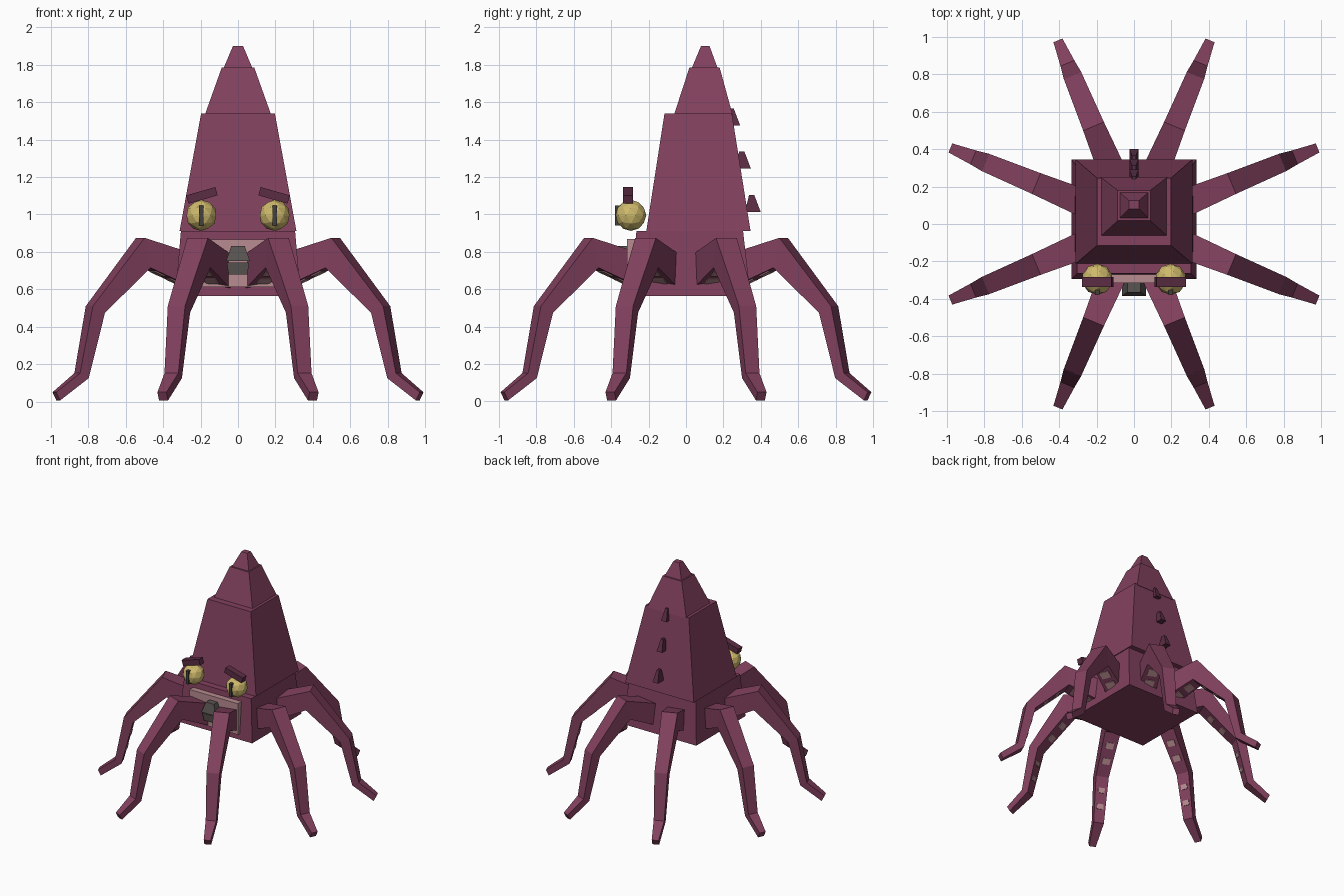
import bpy, bmesh, math
from mathutils import Matrix, Vector

if "Cube" in bpy.data.objects:
    bpy.data.objects.remove(bpy.data.objects["Cube"])


def mat(name, rgb):
    m = bpy.data.materials.new(name)
    m.diffuse_color = (*rgb, 1)
    m.use_nodes = True
    m.node_tree.nodes["Principled BSDF"].inputs["Base Color"].default_value = m.diffuse_color
    return m


PLUM = mat("plum skin", (0.223, 0.052, 0.112))
DARK = mat("dark plum", (0.105, 0.026, 0.056))
YELLOW = mat("eye yellow", (0.62, 0.49, 0.15))
PINK = mat("pale pink", (0.48, 0.26, 0.28))
GREY = mat("beak grey", (0.10, 0.09, 0.085))
BLACK = mat("pupil grey", (0.06, 0.055, 0.05))


def finish(name, bm, *mats):
    bmesh.ops.recalc_face_normals(bm, faces=bm.faces)
    me = bpy.data.meshes.new(name)
    bm.to_mesh(me)
    bm.free()
    for m in mats:
        me.materials.append(m)
    ob = bpy.data.objects.new(name, me)
    bpy.context.collection.objects.link(ob)
    return ob


def loft(bm, rings, index=0):
    """Skin a chain of four-point rings and cap both ends."""
    rings = [[bm.verts.new(p) for p in r] for r in rings]
    faces = [bm.faces.new(rings[0]), bm.faces.new(rings[-1])]
    for a, b in zip(rings, rings[1:]):
        for i in range(4):
            j = (i + 1) % 4
            faces.append(bm.faces.new((a[i], a[j], b[j], b[i])))
    for f in faces:
        f.material_index = index


def rect(x0, x1, y0, y1, z):
    return [(x0, y0, z), (x1, y0, z), (x1, y1, z), (x0, y1, z)]


def frustum(name, material, *levels):
    """Levels are (half width, y front, y back, z)."""
    bm = bmesh.new()
    loft(bm, [rect(-w, w, y0, y1, z) for w, y0, y1, z in levels])
    return finish(name, bm, material)


def box(name, material, centre, size, tilt=0):
    bm = bmesh.new()
    bmesh.ops.create_cube(bm, size=1, matrix=Matrix.Translation(centre)
                          @ Matrix.Rotation(tilt, 4, 'Y')
                          @ Matrix.Diagonal((*size, 1)))
    return finish(name, bm, material)


# Stacked head: flared base, tall mantle, cap and tip
frustum("base", PLUM, (0.335, -0.295, 0.345, 0.565), (0.305, -0.265, 0.305, 0.912))
frustum("mantle", PLUM, (0.312, -0.212, 0.345, 0.912), (0.197, -0.115, 0.245, 1.54))
frustum("cap", PLUM, (0.178, -0.065, 0.25, 1.53), (0.087, 0.018, 0.18, 1.785))
frustum("tip", PLUM, (0.078, 0.03, 0.17, 1.78), (0.027, 0.08, 0.126, 1.9))

# Mouth panel and two-part beak
box("mouth_panel", PINK, (0, -0.285, 0.74), (0.44, 0.06, 0.255))
frustum("upper_beak", GREY, (0.064, -0.385, -0.29, 0.75), (0.036, -0.365, -0.29, 0.832))
frustum("lower_beak", GREY, (0.05, -0.37, -0.29, 0.68), (0.06, -0.378, -0.29, 0.742))

# Eyes, slit pupils and slanted brows
for side, s in (("left", -1), ("right", 1)):
    bm = bmesh.new()
    bmesh.ops.create_icosphere(bm, subdivisions=2, radius=0.083,
                               matrix=Matrix.Translation((s * 0.196, -0.295, 0.995)))
    finish(side + "_eye", bm, YELLOW)
    box(side + "_pupil", BLACK, (s * 0.196, -0.365, 0.995), (0.024, 0.03, 0.108))
    box(side + "_brow", DARK, (s * 0.193, -0.31, 1.102), (0.162, 0.052, 0.046),
        s * math.radians(16))

# Spikes down the back
for i, (y, z) in enumerate(((0.315, 1.012), (0.262, 1.245), (0.205, 1.475))):
    frustum(f"back_spike_{i + 1}", DARK,
            (0.025, y, y + 0.085, z), (0.01, y + 0.022, y + 0.05, z + 0.092))

# Leg sections: outer radius and height, inner radius and height, half width
LEG = ((0.27, 0.785, 0.27, 0.60, 0.075),
       (0.565, 0.875, 0.53, 0.715, 0.060),
       (0.86, 0.51, 0.79, 0.475, 0.050),
       (0.93, 0.152, 0.88, 0.125, 0.040),
       (1.062, 0.05, 1.04, 0.006, 0.026))


def leg(name, angle):
    bm = bmesh.new()
    loft(bm, [[(ro, -w, zo), (ro, w, zo), (ri, w, zi), (ri, -w, zi)]
              for ro, zo, ri, zi, w in LEG])
    # Suckers on the underside of each segment
    for k, (a, b) in enumerate(zip(LEG[:3], LEG[1:])):
        p, q = Vector((a[2], 0, a[3])), Vector((b[2], 0, b[3]))
        along = (q - p).normalized()
        down = Vector((along.z, 0, -along.x))
        side = Vector((0, a[4] * 0.5, 0))
        for t in ((0.4, 0.75) if k == 0 else (0.3, 0.65)):
            c, h = p.lerp(q, t), along * a[4] * 0.4
            ring = [c - h - side, c + h - side, c + h + side, c - h + side]
            loft(bm, [[v + down * d for v in ring] for d in (-0.004, 0.006)], 1)
    bmesh.ops.rotate(bm, verts=bm.verts, matrix=Matrix.Rotation(angle, 3, 'Z'))
    finish(name, bm, PLUM, PINK)


for i in range(8):
    leg(f"leg_{i + 1}", math.radians(22.5 + 45 * i))
